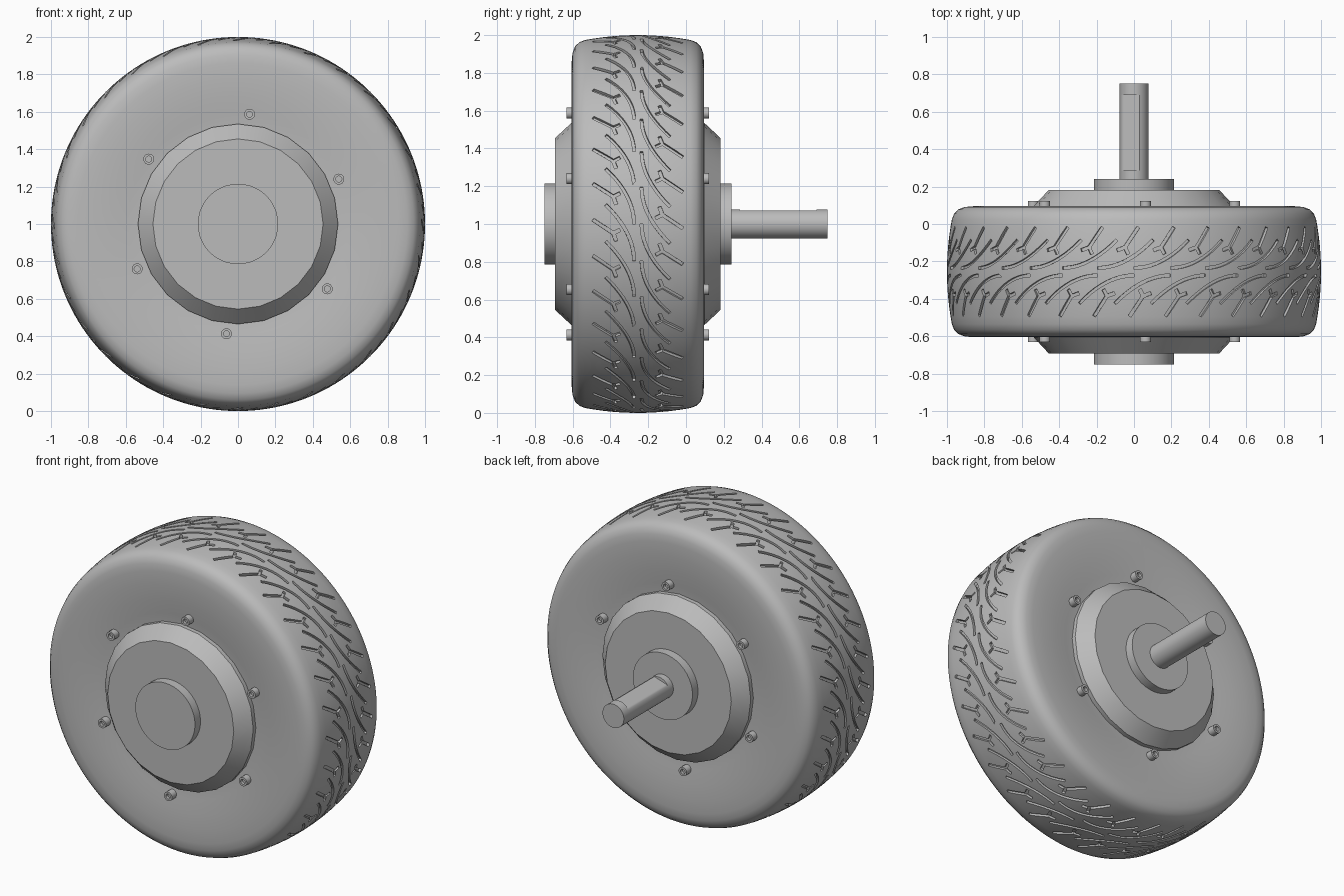
import bpy, bmesh
from math import sin, cos, pi, radians
from mathutils import Vector

cube = bpy.data.objects.get("Cube")
if cube:
    bpy.data.objects.remove(cube, do_unlink=True)

MID = -0.255        # y of the wheel's middle plane
REPEATS = 32        # tread pattern repeats

grey = bpy.data.materials.new("plain_grey")
grey.use_nodes = True
grey.diffuse_color = (0.5, 0.5, 0.5, 1)
bsdf = next(n for n in grey.node_tree.nodes if n.type == 'BSDF_PRINCIPLED')
bsdf.inputs["Base Color"].default_value = grey.diffuse_color


def finish(bm, name):
    bmesh.ops.recalc_face_normals(bm, faces=bm.faces)
    mesh = bpy.data.meshes.new(name)
    bm.to_mesh(mesh)
    bm.free()
    mesh.materials.append(grey)
    obj = bpy.data.objects.new(name, mesh)
    bpy.context.collection.objects.link(obj)
    return obj


def activate(obj):
    bpy.ops.object.select_all(action='DESELECT')
    obj.select_set(True)
    bpy.context.view_layer.objects.active = obj


def smooth(obj):
    activate(obj)
    bpy.ops.object.shade_smooth_by_angle(angle=radians(30))


def lathe(bm, profile, segments, centre=(0, 0, 1), closed=False):
    """Turn (y, radius) points about an axis along y."""
    cx, cy, cz = centre
    rings = []
    for y, r in profile:
        if r == 0:
            rings.append([bm.verts.new((cx, cy + y, cz))] * segments)
        else:
            angles = [2 * pi * i / segments for i in range(segments)]
            rings.append([bm.verts.new((cx + r * sin(a), cy + y, cz + r * cos(a)))
                          for a in angles])
    pairs = list(zip(rings, rings[1:]))
    if closed:
        pairs.append((rings[-1], rings[0]))
    for p, q in pairs:
        for i in range(segments):
            j = (i + 1) % segments
            bm.faces.new(list(dict.fromkeys((p[i], p[j], q[j], q[i]))))
    return rings


def turned(name, profile, segments):
    bm = bmesh.new()
    lathe(bm, profile, segments)
    obj = finish(bm, name)
    smooth(obj)
    return obj


def crown(v):
    return 1 - 0.03 * (v / 0.3) ** 2


# Tyre body: crowned tread, round shoulders, slightly dished sidewalls
half = [(0.04 * i, crown(0.04 * i)) for i in range(8)]
half += [(0.31, 0.962), (0.333, 0.94), (0.346, 0.905), (0.35, 0.86),
         (0.35, 0.78), (0.343, 0.68), (0.332, 0.59), (0.32, 0.5), (0.32, 0.4)]
ring = half + [(-y, r) for y, r in reversed(half[1:])]
bm = bmesh.new()
lathe(bm, ring, 160, (0, MID, 1), closed=True)
tyre = finish(bm, "tyre")


# Tread groove shapes, laid out flat as (around, across)
def arc_groove(width=0.008, steps=10):
    left, right = [], []
    for i in range(steps + 1):
        t = i / steps
        p = Vector((0.3 * t, 0.02 + 0.15 * t * t))
        n = Vector((-t, 1)).normalized() * width
        left.append(p + n)
        right.append(p - n)
    points = left + right
    k = steps + 1
    return points, [(k + i, k + i + 1, i + 1, i) for i in range(steps)]


def forked_groove(h=0.009):
    c = Vector((0.147, 0.13))
    arms = [(56, 0.13), (200, 0.045), (297, 0.04)]
    points, faces = [], [(0, 1, 2)]
    for k, (a, _) in enumerate(arms):
        b = arms[(k + 1) % 3][0]
        spread = radians((b - a) % 360) / 2
        m = radians(a) + spread
        points.append(c + Vector((cos(m), sin(m))) * h / sin(spread))
    for k, (a, length) in enumerate(arms):
        d = Vector((cos(radians(a)), sin(radians(a))))
        n = Vector((-d.y, d.x)) * h
        e = len(points)
        points += [c + d * length - n, c + d * length + n]
        faces.append(((k - 1) % 3, e, e + 1, k))
    return points, faces


def add_cutter(bm, points, faces, turn, side):
    """Wrap a flat shape on the tread and thicken it radially."""
    layers = []
    for lift in (-0.016, 0.03):
        layer = []
        for u, v in points:
            a, r = turn + side * u, crown(v) + lift
            layer.append(bm.verts.new((r * sin(a), MID + side * v, 1 + r * cos(a))))
        layers.append(layer)
    low, high = layers
    edges = {(f[i - 1], f[i]) for f in faces for i in range(len(f))}
    for f in faces:
        bm.faces.new([high[i] for i in f])
        bm.faces.new([low[i] for i in reversed(f)])
    for a, b in edges:
        if (b, a) not in edges:
            bm.faces.new((low[a], low[b], high[b], high[a]))


bm = bmesh.new()
for shape in (arc_groove(), forked_groove()):
    for i in range(REPEATS):
        for side in (1, -1):
            add_cutter(bm, *shape, 2 * pi * i / REPEATS, side)
cutter = finish(bm, "tread_cutter")
cutter.hide_render = True

cut = tyre.modifiers.new("tread", 'BOOLEAN')
cut.operation = 'DIFFERENCE'
cut.solver = 'EXACT'
cut.object = cutter
activate(tyre)
bpy.ops.object.modifier_apply(modifier=cut.name)
bpy.data.objects.remove(cutter, do_unlink=True)
smooth(tyre)

# Hub covers, bosses and socket screws on both sides
for side, label in ((-1, "front"), (1, "back")):
    def out(points):
        return [(MID + side * y, r) for y, r in points]

    turned(label + "_hub_cover",
           out([(0.3, 0.0), (0.3, 0.535), (0.352, 0.535), (0.438, 0.455), (0.438, 0)]), 24)
    turned(label + "_boss", out([(0.42, 0), (0.42, 0.215), (0.495, 0.215), (0.495, 0)]), 40)
    bm = bmesh.new()
    screw = [(0.31, 0), (0.31, 0.029), (0.377, 0.029), (0.377, 0.016), (0.357, 0.016), (0.357, 0)]
    for k in range(6):
        a = radians(24 + 60 * k)
        lathe(bm, [(side * y, r) for y, r in screw], 18,
              (0.59 * cos(a), MID, 1 + 0.59 * sin(a)))
    smooth(finish(bm, label + "_screws"))

# Axle shaft with a milled flat between two full round ends
bm = bmesh.new()
radius = 0.077
stations = [0.22, 0.285, 0.286, 0.69, 0.691, 0.75]
rings = lathe(bm, [(0.22, 0)] + [(y, radius) for y in stations] + [(0.75, 0)], 48)
up = Vector((-0.3, 0, 0.954)).normalized()
for ring in rings[3:5]:
    for v in ring:
        height = (v.co - Vector((0, 0, 1))).dot(up)
        v.co -= up * max(0, height - 0.06)
smooth(finish(bm, "axle_shaft"))
